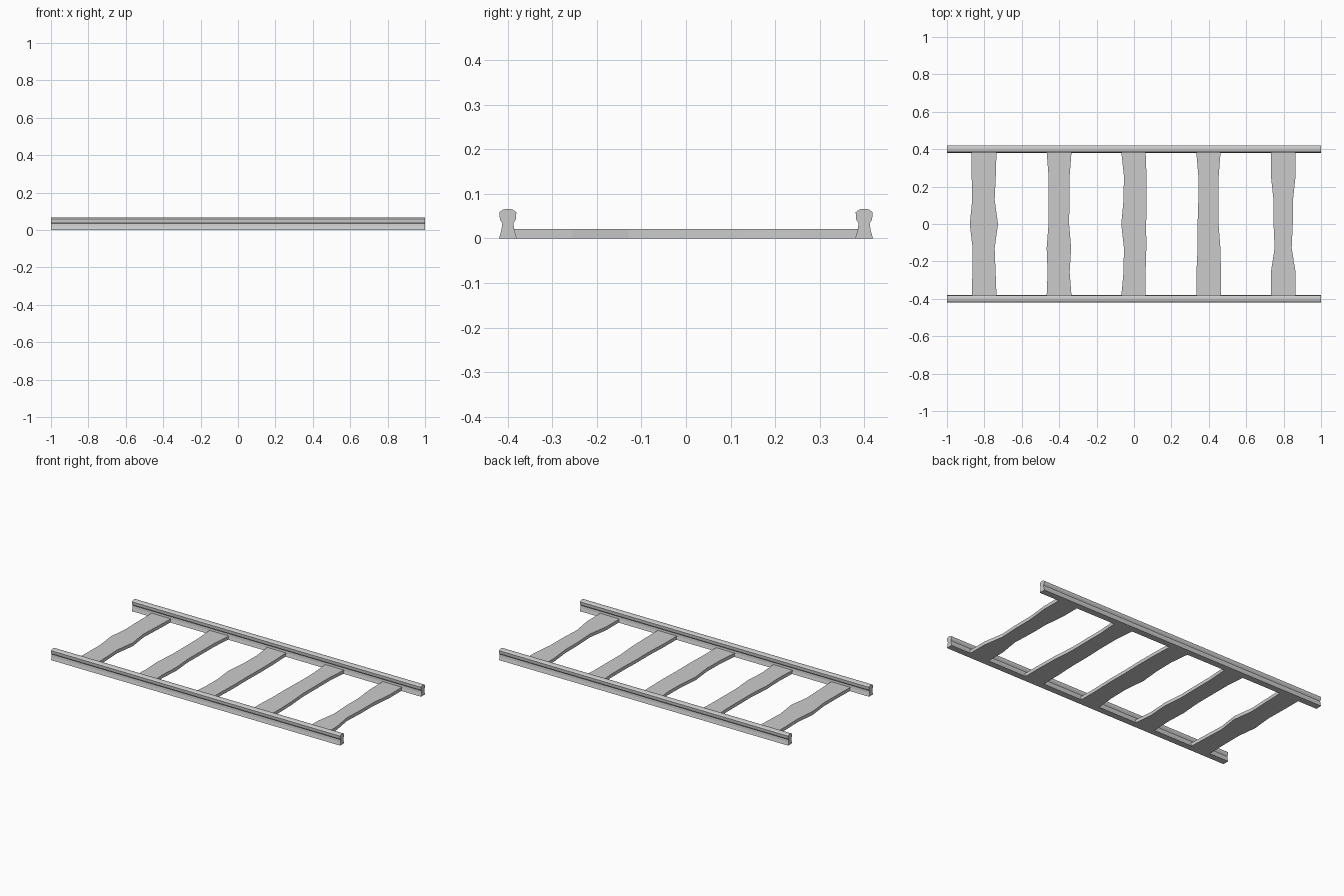
import bpy
import bmesh

if "Cube" in bpy.data.objects:
    bpy.data.objects.remove(bpy.data.objects["Cube"])


def prism(name, outline, offset):
    """Extrude a planar outline along an offset into a closed solid."""
    bm = bmesh.new()
    face = bm.faces.new([bm.verts.new(p) for p in outline])
    ext = bmesh.ops.extrude_face_region(bm, geom=[face], use_keep_orig=True)
    verts = [g for g in ext["geom"] if isinstance(g, bmesh.types.BMVert)]
    bmesh.ops.translate(bm, verts=verts, vec=offset)
    bmesh.ops.recalc_face_normals(bm, faces=bm.faces)
    mesh = bpy.data.meshes.new(name)
    bm.to_mesh(mesh)
    bm.free()
    obj = bpy.data.objects.new(name, mesh)
    bpy.context.collection.objects.link(obj)
    return obj


# Rails: one half of the section (half width, height), mirrored and swept along x
half = [(0.020, 0.0), (0.0145, 0.019), (0.0125, 0.034), (0.018, 0.043),
        (0.019, 0.059), (0.011, 0.065), (0.004, 0.0665)]
section = half + [(-w, z) for w, z in reversed(half)]
for name, y in (("front_rail", -0.4), ("back_rail", 0.4)):
    prism(name, [(-1, y + w, z) for w, z in section], (2, 0, 0))

# Sleepers: left and right edge offsets (hundredths), back to front
sleepers = [
    ([6.8, 6.8, 6.5, 7.8, 6.3, 6.4, 6.7], [6.5, 6.1, 5.5, 7.3, 5.5, 6.0, 6.5]),
    ([6.7, 5.7, 5.7, 5.7, 6.7, 6.2, 6.7], [6.6, 5.6, 5.5, 5.3, 6.4, 5.6, 6.6]),
    ([6.8, 5.4, 5.6, 6.8, 5.4, 5.6, 6.8], [6.2, 6.7, 6.8, 6.5, 6.6, 6.2, 6.2]),
    ([6.7, 5.6, 5.6, 6.0, 6.0, 6.6, 6.7], [6.3, 5.3, 5.3, 5.2, 6.2, 6.5, 6.5]),
    ([6.8, 6.8, 5.4, 5.4, 4.8, 6.8, 6.8], [6.4, 6.4, 5.0, 4.9, 4.3, 6.4, 6.4]),
]
END = 0.386
ys = [END * (1 - i / 3) for i in range(7)]
for i, (left, right) in enumerate(sleepers):
    cx = -0.8 + 0.4 * i
    outline = [(cx - w / 100, y, 0) for w, y in zip(left, ys)]
    outline += [(cx + w / 100, y, 0) for w, y in reversed(list(zip(right, ys)))]
    prism(f"sleeper_{i + 1}", outline, (0, 0, 0.021))
